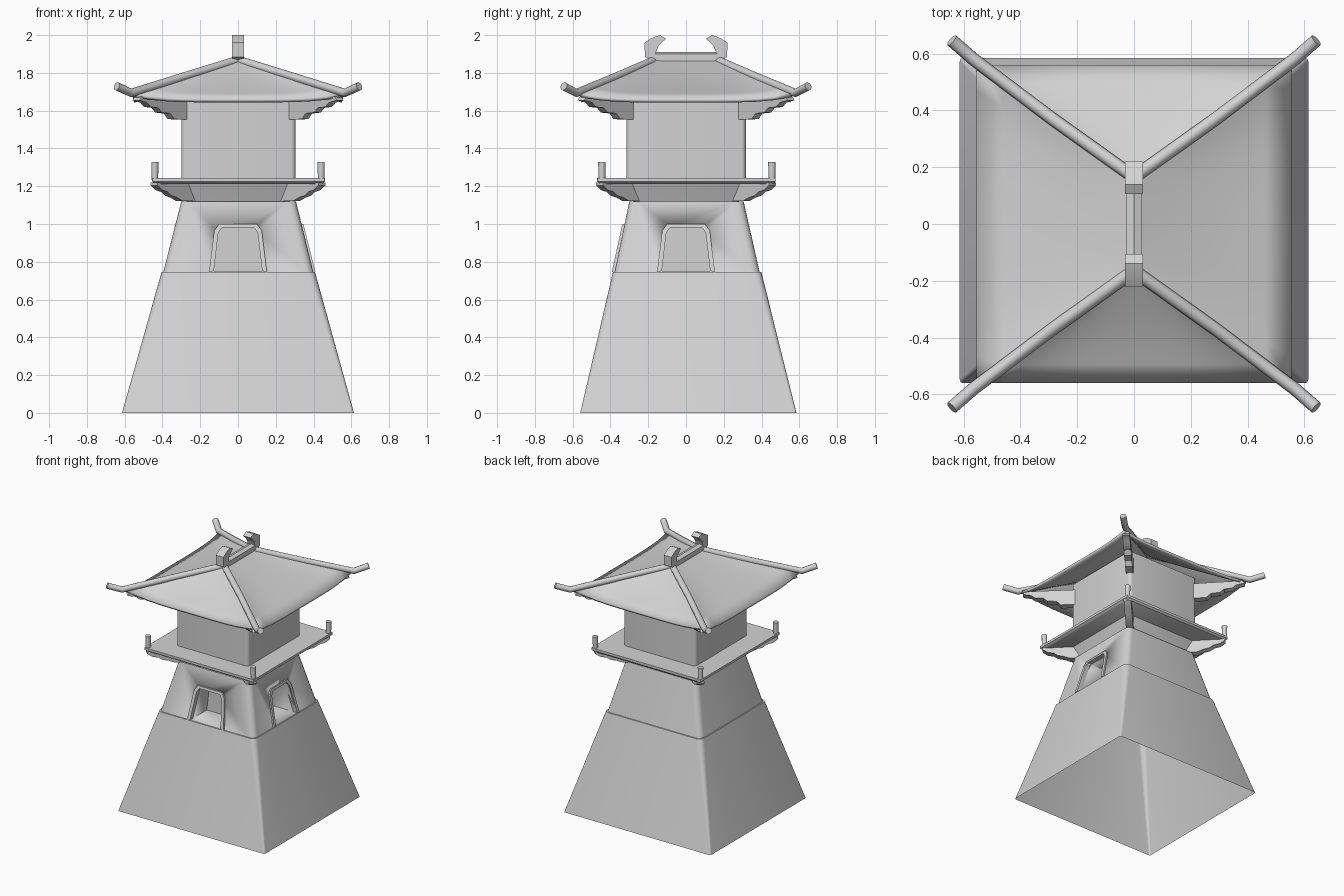
import bpy, bmesh, math
from mathutils import Vector, Matrix

cube = bpy.data.objects.get("Cube")
if cube:
    bpy.data.objects.remove(cube, do_unlink=True)

stone = bpy.data.materials.new("light_grey_stone")
stone.use_nodes = True
grey = (0.65, 0.65, 0.65, 1)
stone.diffuse_color = grey
stone.node_tree.nodes["Principled BSDF"].inputs["Base Color"].default_value = grey


def finish(name, bm, angle=35):
    """Turn a bmesh into a shaded object."""
    bmesh.ops.recalc_face_normals(bm, faces=bm.faces)
    mesh = bpy.data.meshes.new(name)
    bm.to_mesh(mesh)
    bm.free()
    mesh.materials.append(stone)
    obj = bpy.data.objects.new(name, mesh)
    bpy.context.collection.objects.link(obj)
    activate(obj)
    bpy.ops.object.shade_smooth_by_angle(angle=math.radians(angle))
    return obj


def activate(obj):
    bpy.ops.object.select_all(action='DESELECT')
    obj.select_set(True)
    bpy.context.view_layer.objects.active = obj


def prism(name, points, offset, spin=0):
    """Extrude one flat outline along an offset."""
    bm = bmesh.new()
    face = bm.faces.new([bm.verts.new(p) for p in points])
    extruded = bmesh.ops.extrude_face_region(bm, geom=[face], use_keep_orig=True)
    moved = [v for v in extruded["geom"] if isinstance(v, bmesh.types.BMVert)]
    bmesh.ops.translate(bm, verts=moved, vec=offset)
    bmesh.ops.rotate(bm, verts=bm.verts, matrix=Matrix.Rotation(spin, 3, 'Z'))
    return finish(name, bm)


def rounded_rect(x0, x1, y0, y1, r, z, steps=4):
    corners = [(x1 - r, y1 - r), (x0 + r, y1 - r), (x0 + r, y0 + r), (x1 - r, y0 + r)]
    ring = []
    for i, (cx, cy) in enumerate(corners):
        for k in range(steps + 1):
            a = (i + k / steps) * math.pi / 2
            ring.append((cx + r * math.cos(a), cy + r * math.sin(a), z))
    return ring


def loft(name, sections, bottom=True):
    """Join rounded rectangles (x0, x1, y0, y1, radius, z) from low to high."""
    bm = bmesh.new()
    rings = [[bm.verts.new(p) for p in rounded_rect(*s)] for s in sections]
    n = len(rings[0])
    for low, high in zip(rings, rings[1:]):
        for i in range(n):
            j = (i + 1) % n
            bm.faces.new((low[i], low[j], high[j], high[i]))
    bm.faces.new(rings[-1])
    if bottom:
        bm.faces.new(rings[0])
    return finish(name, bm)


# Tapered tower: open lower shell and slightly set back upper storey
loft("tower_base", [(-0.614, 0.614, -0.56, 0.585, 0.012, 0),
                    (-0.405, 0.408, -0.387, 0.399, 0.04, 0.745)], bottom=False)
upper = loft("tower_upper", [(-0.397, 0.4, -0.379, 0.391, 0.04, 0.74),
                             (-0.3, 0.307, -0.3, 0.305, 0.04, 1.12)])

# Arched doorways on the front and on the model's left side
outer = [(-0.153, 0.747), (-0.126, 0.965), (-0.1, 1.0)]
inner = [(-0.128, 0.751), (-0.104, 0.955), (-0.084, 0.982)]


def arch(half):
    return half + [(-x, z) for x, z in reversed(half)]


def doorway(side, low, high, spin):
    def wall(z):
        return -(low + (high - low) * (z - 0.745) / 0.255)
    cutter = prism("door_cutter", [(x, -0.6, z) for x, z in arch(inner)], (0, 0.41, 0), spin)
    cutter.hide_render = True
    cut = upper.modifiers.new("door", 'BOOLEAN')
    cut.operation, cut.solver, cut.object = 'DIFFERENCE', 'EXACT', cutter
    activate(upper)
    bpy.ops.object.modifier_apply(modifier=cut.name)
    bpy.data.objects.remove(cutter, do_unlink=True)
    outline = arch(outer) + arch(inner)[::-1]
    prism(side + "_door_frame", [(x, wall(z) - 0.01, z) for x, z in outline],
          (0, 0.035, 0), spin)


doorway("front", 0.383, 0.327, 0)
doorway("left", 0.4, 0.336, math.pi / 2)

# Flared neck, balcony slab and square upper room
loft("balcony_neck", [(-0.265, 0.27, -0.265, 0.27, 0.01, 1.11),
                      (-0.31, 0.315, -0.31, 0.315, 0.01, 1.22)])
loft("balcony_slab", [(-0.44, 0.445, -0.455, 0.465, 0.005, 1.213),
                      (-0.455, 0.46, -0.47, 0.475, 0.005, 1.225),
                      (-0.455, 0.46, -0.47, 0.475, 0.005, 1.243)])
loft("upper_room", [(-0.3, 0.305, -0.315, 0.317, 0.025, 1.23),
                    (-0.3, 0.305, -0.315, 0.317, 0.025, 1.72)])


# Hipped roof shell with lifted eave corners
def roof_point(side, s, t):
    if side % 2:
        eave, ridge = Vector((0.555, 0.56 * s)), Vector((0, 0.165 * s))
    else:
        eave, ridge = Vector((0.555 * -s, 0.56)), Vector((0, 0.165))
    p = eave.lerp(ridge, t) * (1 if side < 2 else -1)
    z = 1.662 + 0.213 * t + 0.03 * abs(s) ** 5 * (1 - t)
    return p.x, p.y, z - 0.012 * math.sin(math.pi * t) * (1 - s * s)


bm = bmesh.new()
cols, rows = 12, 6
for side in range(4):
    grid = [[bm.verts.new(roof_point(side, 2 * i / cols - 1, j / rows))
             for i in range(cols + 1)] for j in range(rows + 1)]
    for a, b in zip(grid, grid[1:]):
        for i in range(cols):
            bm.faces.new((a[i], a[i + 1], b[i + 1], b[i]))
bmesh.ops.remove_doubles(bm, verts=bm.verts, dist=0.0005)
bmesh.ops.dissolve_degenerate(bm, edges=bm.edges, dist=0.0005)
roof = finish("roof", bm, 25)
if sum(f.normal.z for f in roof.data.polygons) < 0:
    roof.data.flip_normals()
shell = roof.modifiers.new("thickness", 'SOLIDIFY')
shell.thickness, shell.offset = 0.02, -1

# Ridge bar and its two inward curling ends
prism("ridge_bar", [(-0.028, -0.17, 1.86), (0.028, -0.17, 1.86),
                    (0.028, -0.17, 1.9), (0, -0.17, 1.91), (-0.028, -0.17, 1.9)], (0, 0.34, 0))
curl = [(0.16, 1.85), (0.217, 1.885), (0.22, 1.96), (0.18, 1.985),
        (0.14, 2.0), (0.105, 1.982), (0.145, 1.945), (0.162, 1.9)]
for label, spin in (("back", 0), ("front", math.pi)):
    prism(label + "_ridge_end", [(-0.031, y, z) for y, z in curl], (0.062, 0, 0), spin)

# Corner parts: hip beams, stepped brackets and balcony posts
hip = [(0, 0.165, 1.868), (0.28, 0.365, 1.782), (0.565, 0.58, 1.694), (0.642, 0.647, 1.729)]
eave_bracket = [(0.24, 1.67), (0.27, 1.553), (0.355, 1.555), (0.375, 1.585), (0.42, 1.59),
                (0.44, 1.615), (0.48, 1.62), (0.5, 1.643), (0.54, 1.655), (0.53, 1.675)]
slab_bracket = [(0.22, 1.22), (0.24, 1.12), (0.31, 1.122), (0.34, 1.14), (0.37, 1.15),
                (0.39, 1.17), (0.42, 1.18), (0.445, 1.205), (0.445, 1.22)]

for sx, lr in ((1, "left"), (-1, "right")):
    for sy, fb in ((-1, "front"), (1, "back")):
        corner = fb + "_" + lr
        curve = bpy.data.curves.new(corner + "_hip_beam", 'CURVE')
        curve.dimensions = '3D'
        curve.bevel_depth, curve.bevel_resolution = 0.023, 2
        curve.use_fill_caps = True
        spline = curve.splines.new('POLY')
        spline.points.add(len(hip) - 1)
        for point, (x, y, z) in zip(spline.points, hip):
            point.co = (sx * x, sy * y, z, 1)
        curve.materials.append(stone)
        beam = bpy.data.objects.new(corner + "_hip_beam", curve)
        bpy.context.collection.objects.link(beam)
        activate(beam)
        bpy.ops.object.convert(target='MESH')
        bpy.ops.object.shade_smooth_by_angle(angle=math.radians(50))

        across = Vector((-sy, sx, 0)) * 0.018
        for part, shape in (("eave", eave_bracket), ("balcony", slab_bracket)):
            points = [Vector((sx * r, sy * r * 1.03, z)) - across for r, z in shape]
            prism(corner + "_" + part + "_bracket", points, across * 2)

        bm = bmesh.new()
        bmesh.ops.create_cone(bm, cap_ends=True, segments=10, radius1=0.018, radius2=0.02,
                              depth=0.095,
                              matrix=Matrix.Translation((sx * 0.44, sy * 0.45 + 0.005, 1.28)))
        finish(corner + "_post", bm, 50)
